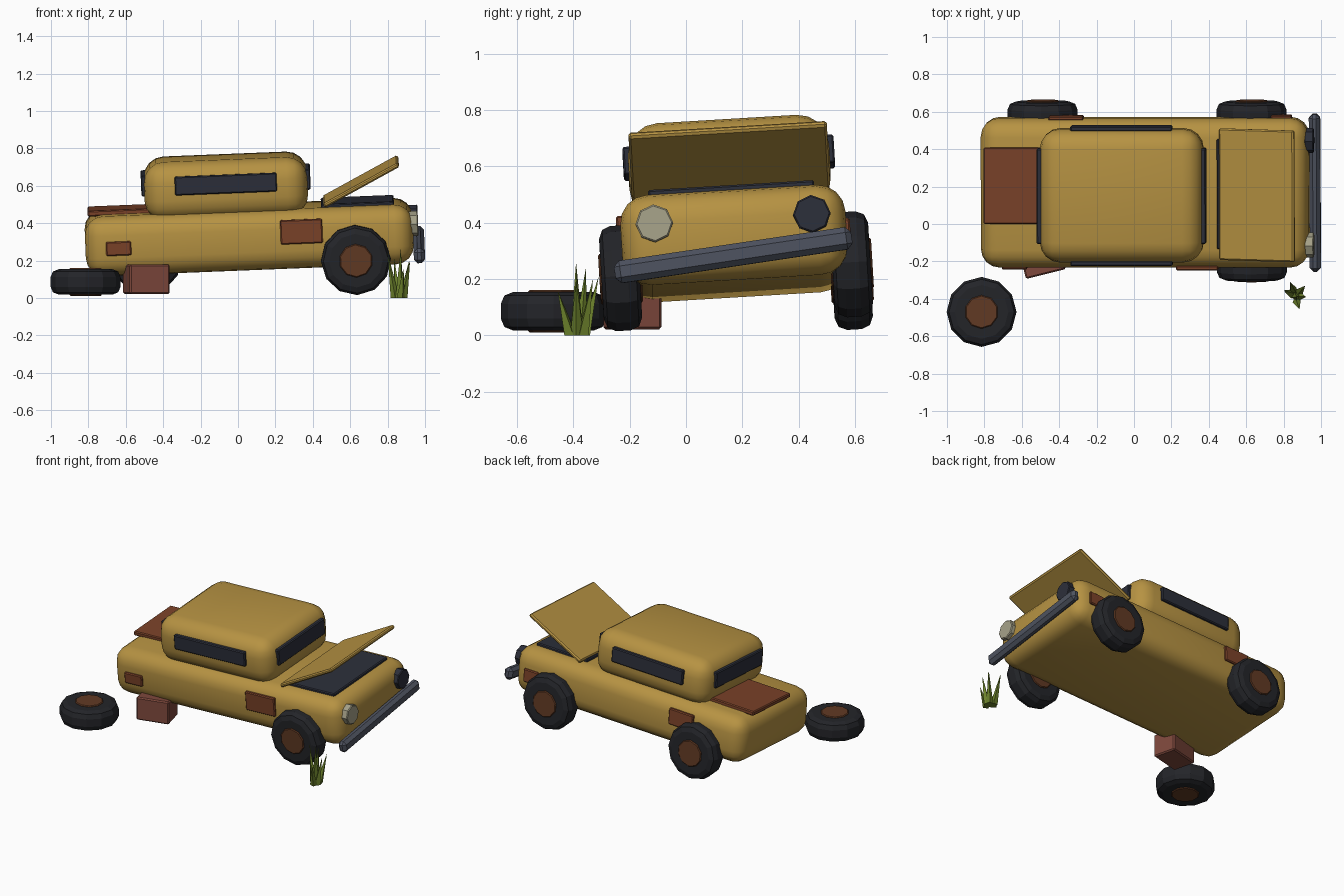
import bpy, bmesh, math
from mathutils import Matrix, Vector, Euler

if "Cube" in bpy.data.objects:
    bpy.data.objects.remove(bpy.data.objects["Cube"])

# Leaning car frame: every car part is placed in it
CAR = Matrix.Translation((0.06, 0.17, 0.326)) @ Euler((0.06, -0.04, 0)).to_matrix().to_4x4()
WORLD = Matrix.Identity(4)


def material(name, color):
    m = bpy.data.materials.new(name)
    m.diffuse_color = (*color, 1)
    m.use_nodes = True
    m.node_tree.nodes["Principled BSDF"].inputs["Base Color"].default_value = m.diffuse_color
    return m


PAINT = material("mustard_paint", (0.47, 0.29, 0.055))
RUBBER = material("rubber", (0.017, 0.018, 0.022))
GLASS = material("dark_glass", (0.025, 0.028, 0.042))
STEEL = material("steel", (0.075, 0.085, 0.115))
RUST = material("rust", (0.2, 0.055, 0.022))
HUB = material("rusty_hub", (0.12, 0.042, 0.017))
BRICK = material("brick", (0.21, 0.065, 0.045))
LAMP = material("lamp", (0.38, 0.36, 0.25))
GRASS = material("grass", (0.15, 0.22, 0.025))


def finish(name, bm, mat, frame, loc, rot=(0, 0, 0), smooth=False):
    me = bpy.data.meshes.new(name)
    bmesh.ops.recalc_face_normals(bm, faces=bm.faces)
    bm.to_mesh(me)
    bm.free()
    me.materials.append(mat)
    ob = bpy.data.objects.new(name, me)
    bpy.context.collection.objects.link(ob)
    ob.matrix_world = frame @ Matrix.Translation(loc) @ Euler(rot).to_matrix().to_4x4()
    if smooth:
        bpy.ops.object.select_all(action='DESELECT')
        ob.select_set(True)
        bpy.context.view_layer.objects.active = ob
        bpy.ops.object.shade_smooth_by_angle(angle=math.radians(35))
    return ob


def box(name, size, loc, mat, bevel=0.006, segs=1, frame=CAR, rot=(0, 0, 0), smooth=False):
    bm = bmesh.new()
    bmesh.ops.create_cube(bm, size=1)
    bmesh.ops.scale(bm, vec=size, verts=bm.verts)
    bmesh.ops.bevel(bm, geom=bm.edges[:], offset=bevel, segments=segs, profile=0.5, affect='EDGES')
    return finish(name, bm, mat, frame, loc, rot, smooth)


def cylinder(name, radius, depth, sides, loc, mat, frame=CAR, rot=(0, 0, 0), bevel=0.0, segs=2):
    bm = bmesh.new()
    bmesh.ops.create_cone(bm, cap_ends=True, segments=sides, radius1=radius, radius2=radius, depth=depth)
    if bevel:
        rim = [e for e in bm.edges if abs(e.verts[0].co.z - e.verts[1].co.z) < 1e-5]
        bmesh.ops.bevel(bm, geom=rim, offset=bevel, segments=segs, profile=0.5, affect='EDGES')
    return finish(name, bm, mat, frame, loc, rot)


def wheel(name, loc, frame=CAR, rot=(math.pi / 2, 0, 0)):
    cylinder(name + "_tyre", 0.187, 0.136, 12, loc, RUBBER, frame, rot, 0.042)
    cylinder(name + "_hub", 0.09, 0.15, 10, loc, HUB, frame, rot, 0.005, 1)


# Body and cabin
box("body", (1.755, 0.80, 0.32), (0, 0, 0), PAINT, 0.1, 4, smooth=True)
box("cabin", (0.875, 0.715, 0.315), (-0.114, 0, 0.277), PAINT, 0.11, 4, smooth=True)

# Windows on four sides of the cabin
for s, side in ((-1, "near"), (1, "far")):
    box(side + "_side_window", (0.545, 0.03, 0.1), (-0.114, s * 0.36, 0.31), GLASS)
for s, end in ((-1, "rear"), (1, "front")):
    box(end + "_window", (0.03, 0.51, 0.11), (-0.114 + s * 0.438, 0, 0.31), GLASS)

# Engine bay and propped open hood hinged at its rear edge
box("engine_bay", (0.39, 0.59, 0.03), (0.585, 0, 0.162), GLASS)
a = math.radians(26.5)
hinge = Vector((0.405, 0, 0.172))
box("hood", (0.455, 0.705, 0.025), hinge + Vector((math.cos(a), 0, math.sin(a))) * 0.228, PAINT,
    0.008, rot=(0, -a, 0))

# Rust patches
box("trunk_rust", (0.36, 0.41, 0.03), (-0.678, 0.045, 0.168), RUST)
for name, x, y, z, w, h in (("near_front_rust", 0.28, -0.401, 0.042, 0.225, 0.13),
                            ("near_rear_rust", -0.70, -0.401, -0.01, 0.135, 0.075),
                            ("far_rear_rust", -0.42, 0.401, 0.046, 0.185, 0.11),
                            ("far_front_rust", 0.73, 0.401, -0.01, 0.11, 0.09)):
    box(name, (w, 0.025, h), (x, y, z), RUST)

# Headlights, one broken
for name, y, mat in (("headlight", -0.28, LAMP), ("broken_headlight", 0.28, GLASS)):
    cylinder(name, 0.067, 0.05, 8, (0.88, y, 0.053), mat,
             rot=Euler((0, math.pi / 2, 0)).to_matrix().to_euler(), bevel=0.005, segs=1)

# Crooked bumper
box("bumper", (0.06, 0.85, 0.08), (0.905, -0.007, -0.077), STEEL, 0.02, 1, rot=(0.088, 0, 0))

# Mounted wheels and the loose one lying on the ground
wheel("near_front_wheel", (0.565, -0.41, -0.121))
wheel("far_front_wheel", (0.565, 0.41, -0.121))
wheel("far_rear_wheel", (-0.553, 0.41, -0.121))
wheel("loose_wheel", (-0.815, -0.47, 0.086), WORLD, (0, 0, 0))

# Brick propping the bare corner
box("brick", (0.22, 0.16, 0.157), (-0.49, -0.19, 0.1), BRICK, 0.008, 1, WORLD, (0, 0, math.radians(14)))

# Grass tuft: blades leaning from a shared root to their tips
root = Vector((0.862, -0.385, 0))
for i, tip in enumerate(((0.80, -0.355, 0.24), (0.915, -0.33, 0.2), (0.885, -0.455, 0.16),
                         (0.92, -0.39, 0.2), (0.835, -0.31, 0.21), (0.87, -0.39, 0.26))):
    bm = bmesh.new()
    tip = Vector(tip)
    out = Vector((tip.x - root.x, tip.y - root.y, 0)) * 0.35
    base = [root + out + Vector((math.cos(t), math.sin(t), 0)) * 0.024
            for t in (i + k * math.tau / 4 for k in range(4))]
    vs = [bm.verts.new(p) for p in base]
    top = bm.verts.new(tip)
    bm.faces.new(vs)
    for k in range(4):
        bm.faces.new((vs[k], vs[(k + 1) % 4], top))
    finish(f"grass_blade_{i + 1}", bm, GRASS, WORLD, (0, 0, 0))
